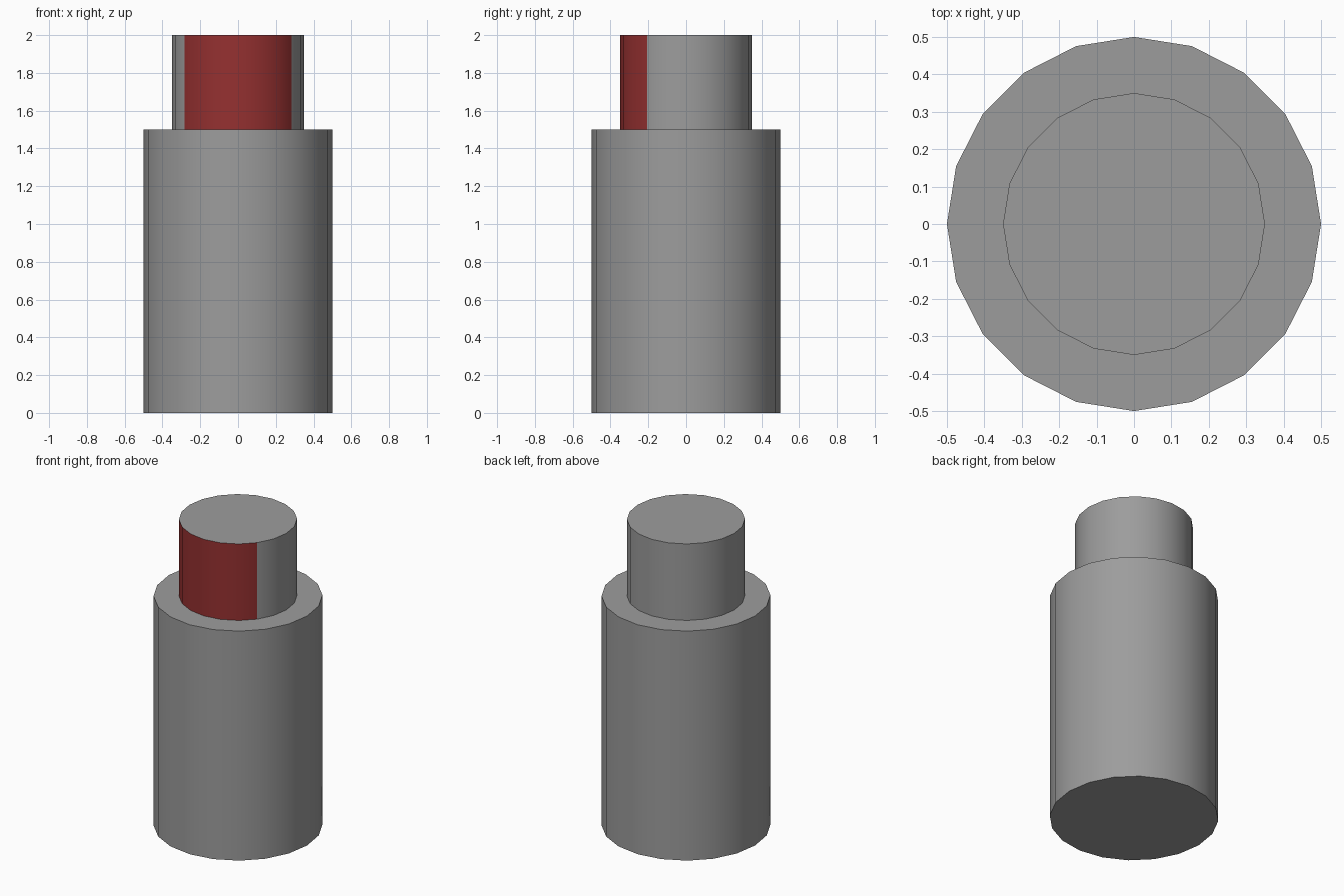
import bpy
from math import radians

if "Cube" in bpy.data.objects:
    bpy.data.objects.remove(bpy.data.objects["Cube"])

SIDES = 20


def material(name, colour):
    mat = bpy.data.materials.new(name)
    mat.diffuse_color = (*colour, 1)
    mat.use_nodes = True
    mat.node_tree.nodes["Principled BSDF"].inputs["Base Color"].default_value = mat.diffuse_color
    return mat


def cylinder(name, radius, bottom, top, mat):
    bpy.ops.mesh.primitive_cylinder_add(
        vertices=SIDES, radius=radius, depth=top - bottom,
        location=(0, 0, (bottom + top) / 2))
    obj = bpy.context.object
    obj.name = name
    obj.data.materials.append(mat)
    bpy.ops.object.shade_smooth_by_angle(angle=radians(30))
    return obj


grey = material("dark_grey", (0.335, 0.335, 0.335))
red = material("dark_red", (0.3, 0.03, 0.03))

# Wide lower body and narrower neck standing on it
cylinder("body", 0.5, 0.0, 1.5, grey)
neck = cylinder("neck", 0.35, 1.5, 2.0, grey)

# Red panel: the six front-facing sides of the neck
neck.data.materials.append(red)
for face in neck.data.polygons:
    if face.center.y < -0.2:
        face.material_index = 1
